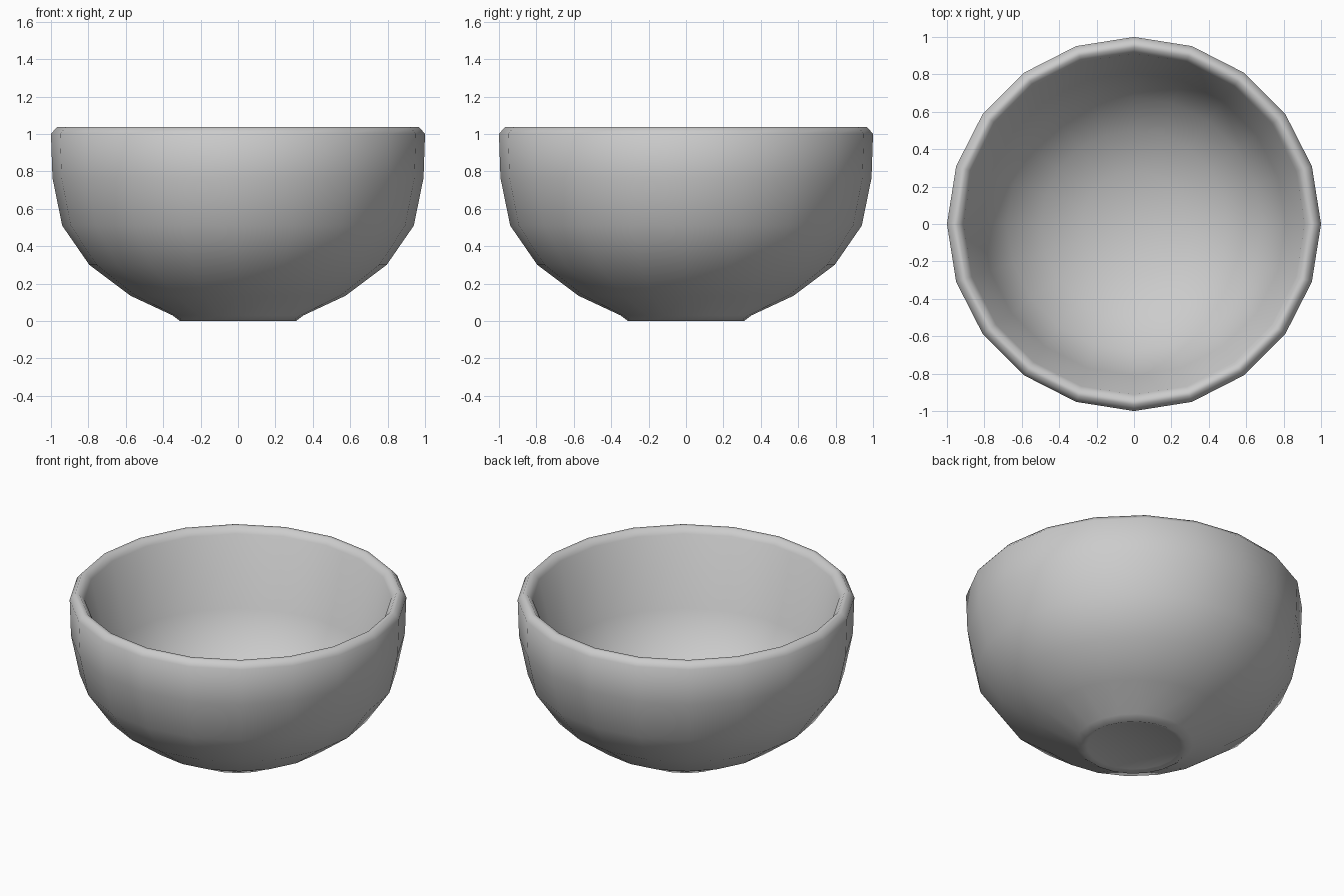
import bpy, bmesh
from math import cos, sin, tau

if "Cube" in bpy.data.objects:
    bpy.data.objects.remove(bpy.data.objects["Cube"])

SIDES = 20

# Profile (radius, height): recessed foot, outer wall, rounded rim, inner wall
profile = [(0.28, 0.012), (0.31, 0.0), (0.35, 0.03), (0.575, 0.135), (0.795, 0.3),
           (0.94, 0.51), (0.992, 0.765), (1.0, 1.0), (0.968, 1.037),
           (0.943, 1.037), (0.912, 1.0), (0.81, 0.56),
           (0.68, 0.36), (0.5, 0.22), (0.28, 0.13)]

bm = bmesh.new()
rings = [[bm.verts.new((r * cos(tau * i / SIDES + tau / 4),
                        r * sin(tau * i / SIDES + tau / 4), z))
          for i in range(SIDES)] for r, z in profile]

# Walls
for a, b in zip(rings, rings[1:]):
    for i in range(SIDES):
        j = (i + 1) % SIDES
        bm.faces.new((a[i], a[j], b[j], b[i]))

# Underside of the foot and inner floor
for ring, z in ((rings[0], 0.02), (rings[-1], 0.1)):
    centre = bm.verts.new((0, 0, z))
    for i in range(SIDES):
        bm.faces.new((ring[i], ring[(i + 1) % SIDES], centre))

bmesh.ops.recalc_face_normals(bm, faces=bm.faces)
for f in bm.faces:
    f.smooth = True
mesh = bpy.data.meshes.new("bowl")
bm.to_mesh(mesh)
bm.free()
bowl = bpy.data.objects.new("bowl", mesh)
bpy.context.collection.objects.link(bowl)
